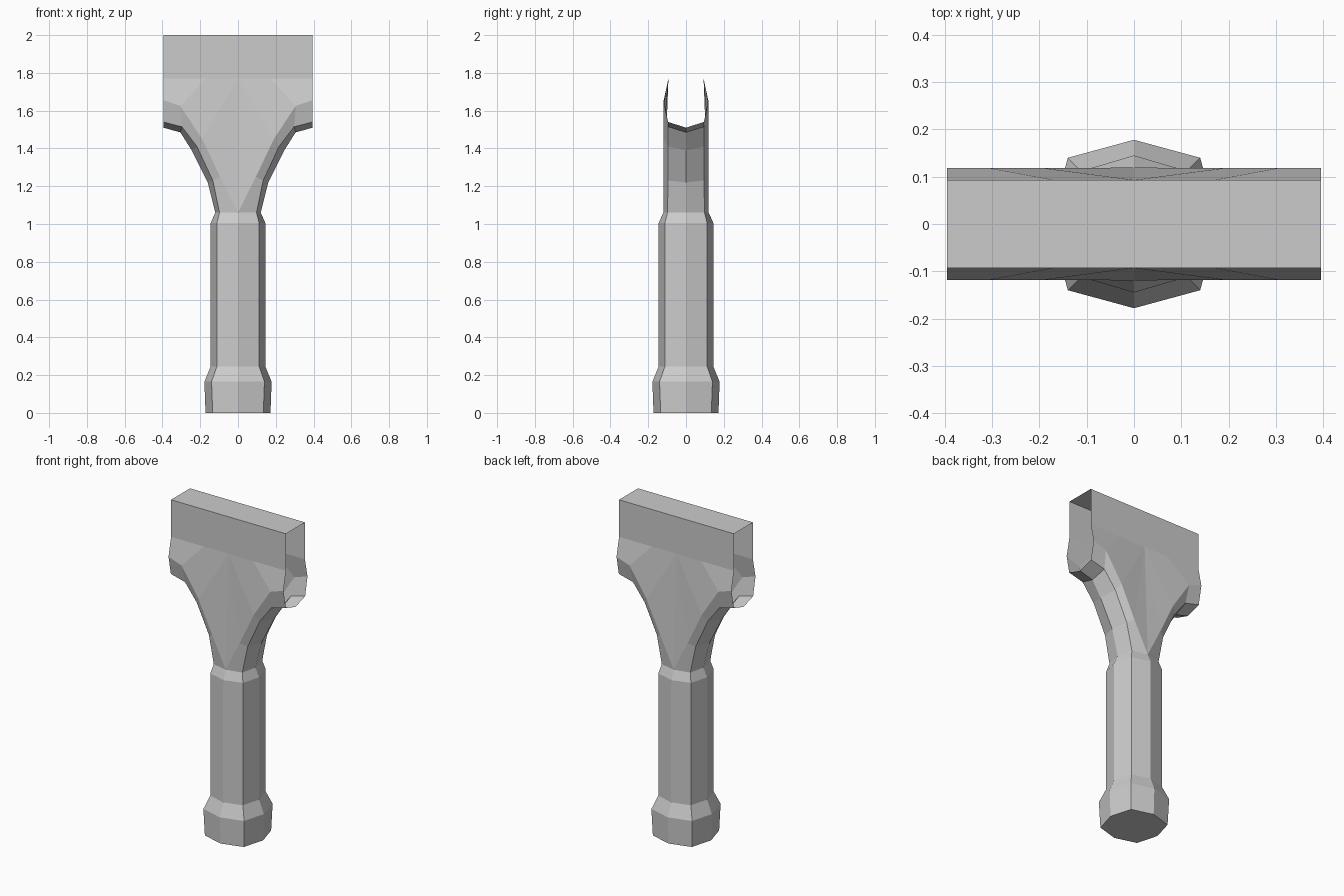
import bpy, bmesh

if "Cube" in bpy.data.objects:
    bpy.data.objects.remove(bpy.data.objects["Cube"])


def make_object(name, bm):
    mesh = bpy.data.meshes.new(name)
    bm.to_mesh(mesh)
    bm.free()
    obj = bpy.data.objects.new(name, mesh)
    bpy.context.collection.objects.link(obj)
    return obj


# Handle: stacked eight-sided rings with a closed bottom, open into the head
# (height, side vertex distance, corner vertex coordinate)
rings = [(0, .172, .134), (.165, .178, .14), (.245, .145, .112),
         (1.005, .145, .112), (1.06, .12, .098)]
bm = bmesh.new()
loops = []
for z, r, c in rings:
    octagon = [(r, 0), (c, c), (0, r), (-c, c), (-r, 0), (-c, -c), (0, -r), (c, -c)]
    loops.append([bm.verts.new((x, y, z)) for x, y in octagon])
for low, high in zip(loops, loops[1:]):
    for i in range(8):
        j = (i + 1) % 8
        bm.faces.new((low[i], low[j], high[j], high[i]))
bm.faces.new(loops[0][::-1])
make_object("handle", bm)

# Flared head: one quarter as rails running outward, open at both ends
panel_x = [0, 0, 0, .17, .395]
rails = [
    # underside ridge
    [(.12, 0, 1.06), (.16, 0, 1.22), (.245, 0, 1.39), (.305, 0, 1.485), (.395, 0, 1.51)],
    # lower corner edge
    [(.098, -.098, 1.06), (.133, -.095, 1.23), (.217, -.095, 1.41),
     (.297, -.095, 1.515), (.395, -.095, 1.54)],
    # bevel edge
    [(0, -.12, 1.06), (.095, -.118, 1.25), (.19, -.118, 1.45),
     (.305, -.118, 1.625), (.395, -.118, 1.655)],
    # upright panel and top
    [(x, -.093, 1.77) for x in panel_x],
    [(x, -.093, 2) for x in panel_x],
    [(x, 0, 2) for x in panel_x],
]
bm = bmesh.new()
verts = {}


def vert(p):
    if p not in verts:
        verts[p] = bm.verts.new(p)
    return verts[p]


for low, high in zip(rails, rails[1:]):
    for s in range(4):
        corners = list(dict.fromkeys([low[s], low[s + 1], high[s + 1], high[s]]))
        if len(corners) > 2:
            bm.faces.new([vert(p) for p in corners])
head = make_object("flared_head", bm)
mirror = head.modifiers.new("mirror", 'MIRROR')
mirror.use_axis = (True, True, False)
mirror.use_clip = True
